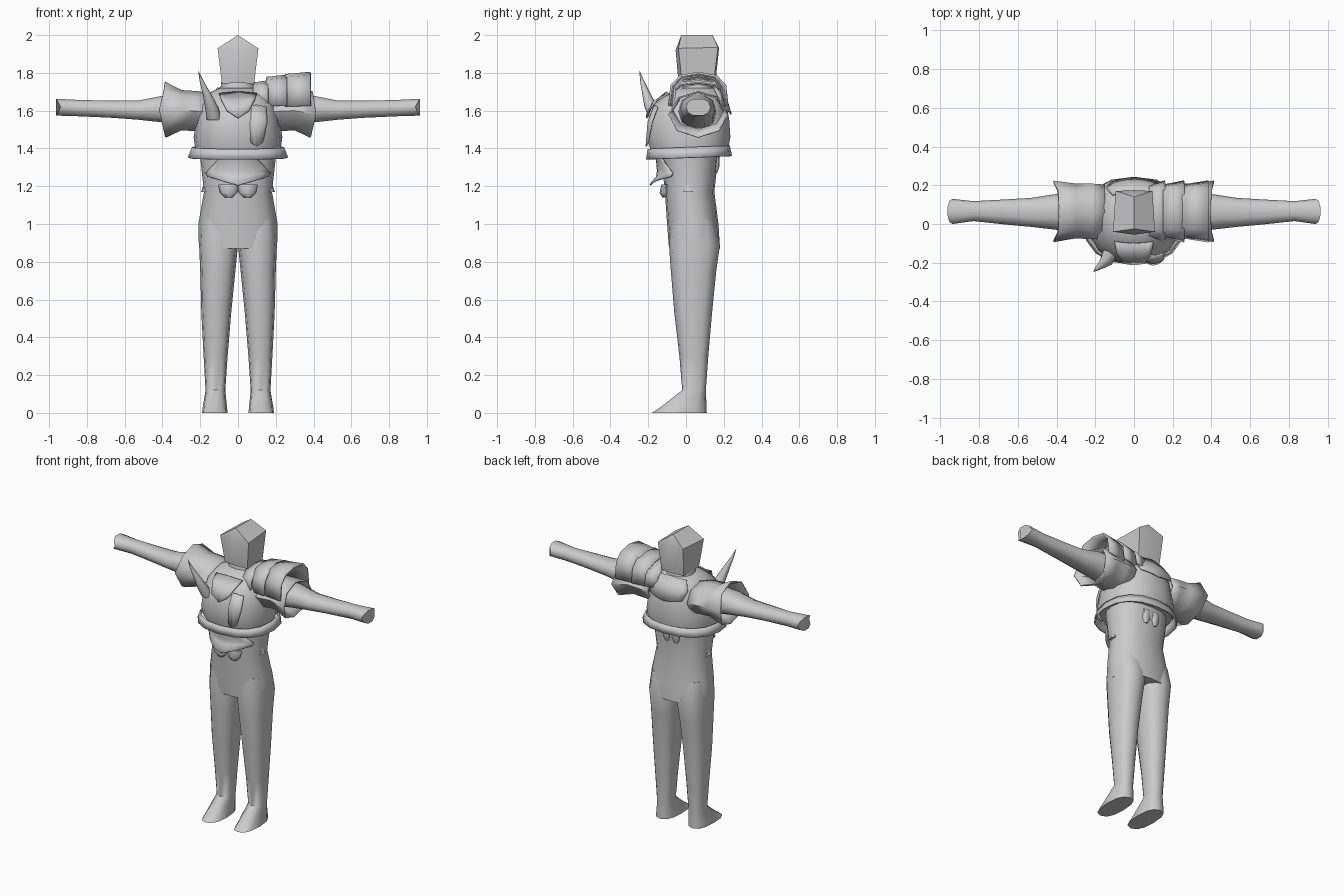
import bpy, math
from mathutils import Vector

if "Cube" in bpy.data.objects:
    bpy.data.objects.remove(bpy.data.objects["Cube"])

mat = bpy.data.materials.new("plain grey")
mat.diffuse_color = (0.6, 0.6, 0.6, 1)
mat.use_nodes = True
mat.node_tree.nodes["Principled BSDF"].inputs["Base Color"].default_value = mat.diffuse_color


def make(name, verts, faces, angle=50, thick=0):
    me = bpy.data.meshes.new(name)
    me.from_pydata(verts, [], faces)
    me.materials.append(mat)
    ob = bpy.data.objects.new(name, me)
    bpy.context.collection.objects.link(ob)
    bpy.ops.object.select_all(action='DESELECT')
    ob.select_set(True)
    bpy.context.view_layer.objects.active = ob
    bpy.ops.object.mode_set(mode='EDIT')
    bpy.ops.mesh.select_all(action='SELECT')
    bpy.ops.mesh.normals_make_consistent(inside=False)
    bpy.ops.object.mode_set(mode='OBJECT')
    bpy.ops.object.shade_smooth_by_angle(angle=math.radians(angle))
    if thick:
        mod = ob.modifiers.new("thickness", 'SOLIDIFY')
        mod.thickness = thick
        mod.offset = 0
    return ob


def grid_faces(rows, n, closed):
    return [(r * n + i, r * n + (i + 1) % n, (r + 1) * n + (i + 1) % n, (r + 1) * n + i)
            for r in range(rows - 1) for i in range(n if closed else n - 1)]


def loft(name, rings, axis='z', n=12, power=0.85, caps=True, arc=None, angle=50, thick=0, skew=None):
    """Rings are (position, a min, a max, b min, b max) across the axis."""
    verts = []
    for p, a0, a1, b0, b1 in rings:
        for i in range(n):
            if arc:
                t = math.radians(arc[0] + (arc[1] - arc[0]) * i / (n - 1))
            else:
                t = 2 * math.pi * i / n
            c, s = math.cos(t), math.sin(t)
            a = (a0 + a1) / 2 + (a1 - a0) / 2 * math.copysign(abs(c) ** power, c)
            b = (b0 + b1) / 2 + (b1 - b0) / 2 * math.copysign(abs(s) ** power, s)
            v = Vector((a, b, p)) if axis == 'z' else Vector((p, a, b))
            verts.append(skew(v) if skew else v)
    faces = grid_faces(len(rings), n, not arc)
    if caps:
        last = (len(rings) - 1) * n
        faces += [tuple(range(n)), tuple(range(last, last + n))]
    return make(name, verts, faces, angle, thick)


def plate(name, rows, cx=0, n=9, side=1):
    """Bowed plate; rows are (half width, z middle, z edge, y middle, y edge)."""
    verts = []
    for w, zm, ze, ym, ye in rows:
        for i in range(n):
            u = 2 * i / (n - 1) - 1
            verts.append((cx + w * u, side * (ym + (ye - ym) * u * u), zm + (ze - zm) * abs(u)))
    return make(name, verts, grid_faces(len(rows), n, False), thick=0.008)


# Head: tapered helmet shape with a ridge running front to back
head = [(-.085, -.02, 1.74), (.085, -.02, 1.74), (.085, .145, 1.74), (-.085, .145, 1.74),
        (-.108, -.04, 1.93), (.108, -.04, 1.93), (.095, .17, 1.935), (-.095, .17, 1.935),
        (0, -.025, 2), (0, .14, 2), (0, -.04, 1.75), (0, -.055, 1.92), (0, .155, 1.74), (0, .175, 1.93)]
make("head", head, [(0, 10, 11, 4), (10, 1, 5, 11), (1, 2, 6, 5), (2, 12, 13, 6), (12, 3, 7, 13),
                    (3, 0, 4, 7), (4, 11, 8), (11, 5, 8), (5, 6, 9, 8), (7, 4, 8, 9),
                    (6, 13, 9), (13, 7, 9), (0, 3, 12, 2, 1, 10)], 40)
loft("neck", [(1.62, -.12, .12, -.05, .17), (1.70, -.095, .095, -.03, .15), (1.78, -.085, .085, -.02, .14)])

# Trunk from hips to under the breastplate
loft("trunk", [(.87, -.207, .207, -.09, .18), (1.0, -.21, .21, -.10, .172), (1.17, -.18, .18, -.112, .15),
               (1.35, -.20, .20, -.13, .17), (1.42, -.20, .20, -.14, .18)], n=16)

# Breastplate and the flared band below it
loft("breastplate", [(1.39, -.225, .225, -.19, .225), (1.46, -.235, .235, -.21, .238),
                     (1.55, -.22, .22, -.203, .232), (1.63, -.20, .20, -.175, .218),
                     (1.69, -.16, .16, -.10, .19), (1.72, -.10, .10, -.04, .165)], n=18, power=.9)
loft("waist_band", [(1.35, -.262, .262, -.207, .24), (1.405, -.24, .24, -.20, .228)], n=16,
     caps=False, thick=.008, skew=lambda v: v + Vector((0, 0, .04 * v.y)))

# Belly guard with pointed lower edge, and the plates on the chest
plate("belly_guard", [(.11, 1.385, 1.385, -.17, -.15), (.10, 1.34, 1.35, -.155, -.13),
                      (.15, 1.28, 1.29, -.15, -.085), (.17, 1.25, 1.27, -.155, -.07),
                      (.16, 1.205, 1.25, -.19, -.08)])
plate("collar_plate", [(.10, 1.70, 1.69, -.10, -.09), (.09, 1.63, 1.66, -.18, -.15),
                       (.06, 1.56, 1.60, -.208, -.20)])
plate("hanging_plate", [(.05, 1.63, 1.62, -.165, -.15), (.055, 1.54, 1.54, -.20, -.18),
                        (.03, 1.41, 1.43, -.21, -.20)], cx=.10)
plate("back_plate", [(.11, 1.73, 1.72, .17, .15), (.14, 1.66, 1.66, .215, .18),
                     (.12, 1.58, 1.60, .238, .215)], side=1)

# Small rounded tabs below the guard, front and back, and hip studs
for s, tag in ((-1, "left"), (1, "right")):
    x = .05 * s
    loft("front_tab_" + tag, [(1.14, x - .02, x + .02, -.125, -.095), (1.165, x - .045, x + .045, -.14, -.09),
                              (1.21, x - .055, x + .055, -.13, -.08)], n=8)
    x = .035 * s
    loft("back_tab_" + tag, [(1.27, x - .012, x + .012, .14, .165), (1.30, x - .03, x + .03, .13, .176),
                             (1.36, x - .03, x + .03, .13, .178)], n=8)
    x = .175 * s
    loft("hip_stud_" + tag, [(1.17, x - .02, x + .02, -.018, .04), (1.22, x - .004, x + .004, .007, .015)], n=6)

# Legs with wedge feet, and arms with slanted ends
leg = [(0, .055, .19, -.18, .11), (.03, .058, .187, -.135, .109), (.12, .067, .172, -.02, .105),
       (.3, .055, .182, -.035, .118), (.53, .036, .194, -.062, .138), (.75, .014, .20, -.08, .16),
       (.89, .0, .206, -.09, .18), (1.02, .0, .20, -.08, .15)]
arm = [(.18, -.04, .16, 1.50, 1.69), (.40, -.03, .155, 1.535, 1.682), (.53, -.015, .135, 1.55, 1.655),
       (.66, -.003, .127, 1.56, 1.655), (.83, .015, .118, 1.568, 1.658), (.938, .0, .13, 1.572, 1.665)]


def slant(v):
    k = .55 * max(0, min(1, (abs(v.x) - .83) / .1))
    return v + Vector((math.copysign(k * (v.z - 1.6185), v.x), 0, 0))


def point_out(v):
    # middle of the flared cuff reaches further out than its top and bottom
    k = max(0, (abs(v.x) - .30) / .09)
    return v + Vector((math.copysign(k * .035 * (1 - abs(v.z - 1.6) / .14), v.x), 0, 0))


for s, tag in ((-1, "left"), (1, "right")):
    loft("leg_" + tag, [(z, *sorted((s * a, s * b)), c, d) for z, a, b, c, d in leg], n=12, power=.8)
    loft("arm_" + tag, [(s * r[0], *r[1:]) for r in arm], axis='x', n=10, skew=slant)
    # Flared shoulder cuff, lower on the side under the layered guard
    top = 1.75 if s < 0 else 1.70
    loft("shoulder_cuff_" + tag, [(s * .15, -.07, .20, 1.49, 1.69), (s * .22, -.075, .205, 1.495, 1.70),
                                  (s * .30, -.07, .205, 1.50, min(top, 1.705)),
                                  (s * .385, -.09, .22, 1.46, top)],
         axis='x', n=8, power=1, caps=False, thick=.008, skew=point_out)

# Layered shoulder guard of arched bands on one side
for i, (x0, x1, top) in enumerate(((.08, .16, 1.755), (.15, .26, 1.785), (.25, .385, 1.80))):
    h = top - 1.65
    loft("shoulder_band_%d" % (i + 1),
         [(x0, -.068, .198, 1.65 - h, top - .012), (x1, -.09, .22, 1.65 - h, top)],
         axis='x', n=7, power=.75, caps=False, arc=(-5, 185), thick=.012)

# Curved horn on the chest
path = [(-.125, -.15, 1.55, .04), (-.14, -.185, 1.62, .035), (-.165, -.21, 1.69, .022),
        (-.19, -.23, 1.75, .012), (-.21, -.246, 1.81, .001)]
hv = [(x + r * math.cos(t * math.pi / 4), y + r * math.sin(t * math.pi / 4), z)
      for x, y, z, r in path for t in range(8)]
make("chest_horn", hv, grid_faces(len(path), 8, True) + [tuple(range(8))])
